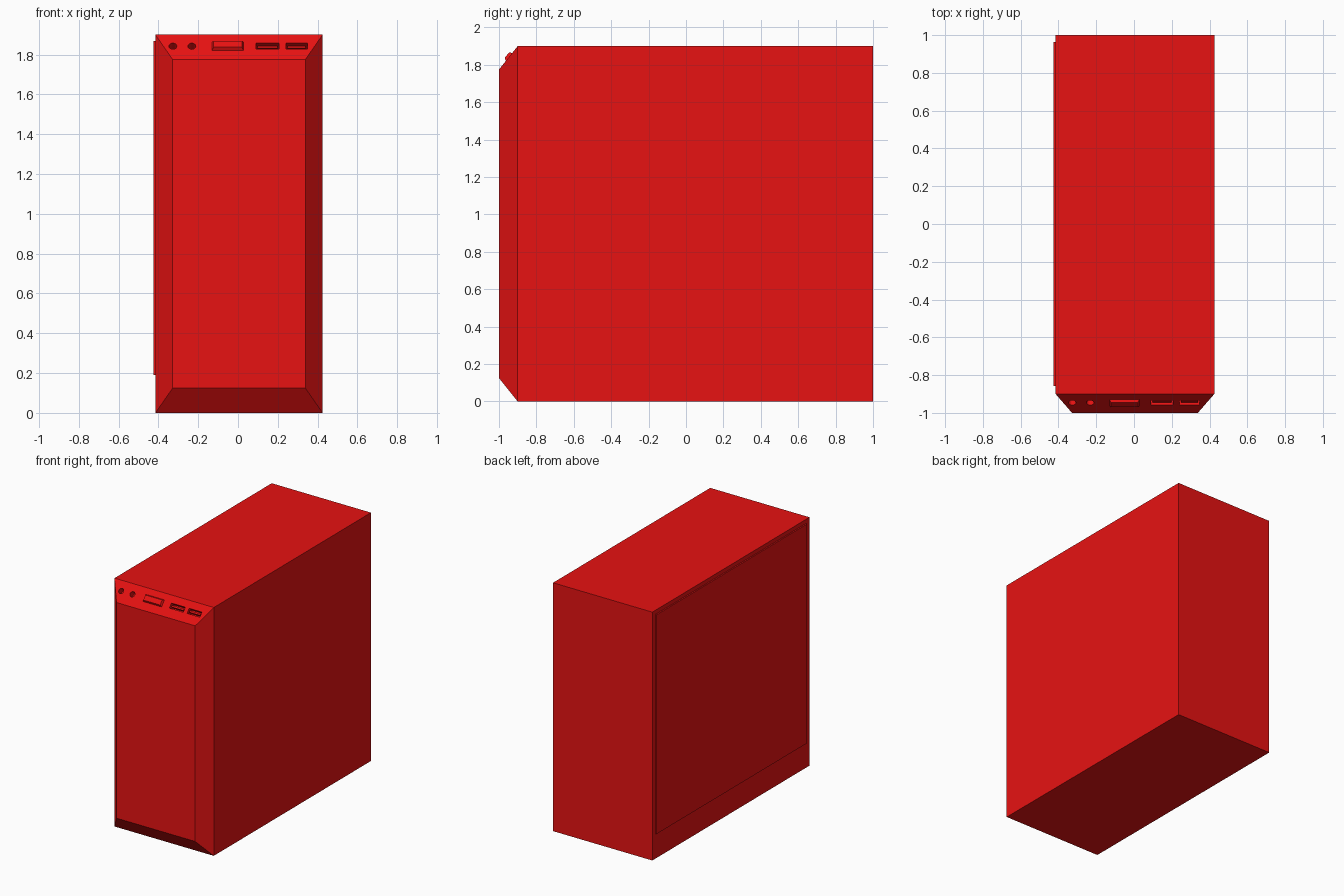
import bpy, bmesh
from mathutils import Matrix, Vector

if "Cube" in bpy.data.objects:
    bpy.data.objects.remove(bpy.data.objects["Cube"])

CX, HALF = 0.005, 0.42
red = bpy.data.materials.new("red_paint")
red.diffuse_color = (0.8, 0.006, 0.006, 1)
red.use_nodes = True
red.node_tree.nodes["Principled BSDF"].inputs["Base Color"].default_value = red.diffuse_color

# Local frame of the sloped port strip: x across, y up the slope, z outward
up = Vector((0, 0.1, 0.125)).normalized()
out = Vector((0, -0.125, 0.1)).normalized()
SLOPE = Matrix.Translation((0, -0.946, 1.8425)) @ Matrix(
    ((1, 0, 0), up, out)).transposed().to_4x4()


def add_object(name, bm, matrix=Matrix()):
    bmesh.ops.recalc_face_normals(bm, faces=bm.faces[:])
    mesh = bpy.data.meshes.new(name)
    bm.to_mesh(mesh)
    bm.free()
    mesh.materials.append(red)
    obj = bpy.data.objects.new(name, mesh)
    obj.matrix_world = matrix
    bpy.context.collection.objects.link(obj)
    return obj


def box(name, lo, hi, matrix=Matrix(), taper=0):
    """Box between two corners; taper insets the +z face."""
    bm = bmesh.new()
    bmesh.ops.create_cube(bm, size=1)
    lo, hi = Vector(lo), Vector(hi)
    for v in bm.verts:
        top = v.co.z > 0
        for i in range(3):
            inset = taper if top and i < 2 else 0
            v.co[i] = hi[i] - inset if v.co[i] > 0 else lo[i] + inset
    return add_object(name, bm, matrix)


def cut(target, cutter):
    cutter.hide_render = True
    cutter.hide_set(True)
    cutter.display_type = 'WIRE'
    mod = target.modifiers.new(cutter.name, 'BOOLEAN')
    mod.operation, mod.solver, mod.object = 'DIFFERENCE', 'EXACT', cutter


# Case body: lofted rectangles give the bevelled front
bm = bmesh.new()
rings = []
for y, w, z0, z1 in ((-1, 0.333, 0.125, 1.775), (-0.9, HALF, 0, 1.9), (1, HALF, 0, 1.9)):
    rings.append([bm.verts.new(p) for p in (
        (CX - w, y, z0), (CX + w, y, z0), (CX + w, y, z1), (CX - w, y, z1))])
for a, b in zip(rings, rings[1:]):
    for i in range(4):
        j = (i + 1) % 4
        bm.faces.new((a[i], a[j], b[j], b[i]))
bm.faces.new(rings[0])
bm.faces.new(rings[-1])
case = add_object("case_body", bm)

# Left side panel
box("side_panel", (-0.425, -0.857, 0.191), (-0.41, 0.963, 1.868))

# Power button, raised and tapered
box("power_button", (-0.135, -0.032, -0.01), (0.033, 0.032, 0.015), SLOPE, 0.013)

# Round audio jacks
for i, x in enumerate((-0.327, -0.232)):
    bm = bmesh.new()
    bmesh.ops.create_cone(bm, cap_ends=True, segments=16, radius1=0.02,
                          radius2=0.02, depth=0.1)
    cut(case, add_object(f"jack_cutter_{i}", bm, SLOPE @ Matrix.Translation((x, 0, 0))))

# USB sockets with a tongue inside
for i, (x0, x1) in enumerate(((0.09, 0.207), (0.24, 0.348))):
    cut(case, box(f"usb_cutter_{i}", (x0, -0.019, -0.05), (x1, 0.019, 0.05), SLOPE))
    box(f"usb_tongue_{i}", (x0 + 0.008, -0.006, -0.055), (x1 - 0.008, 0.006, -0.006), SLOPE)
